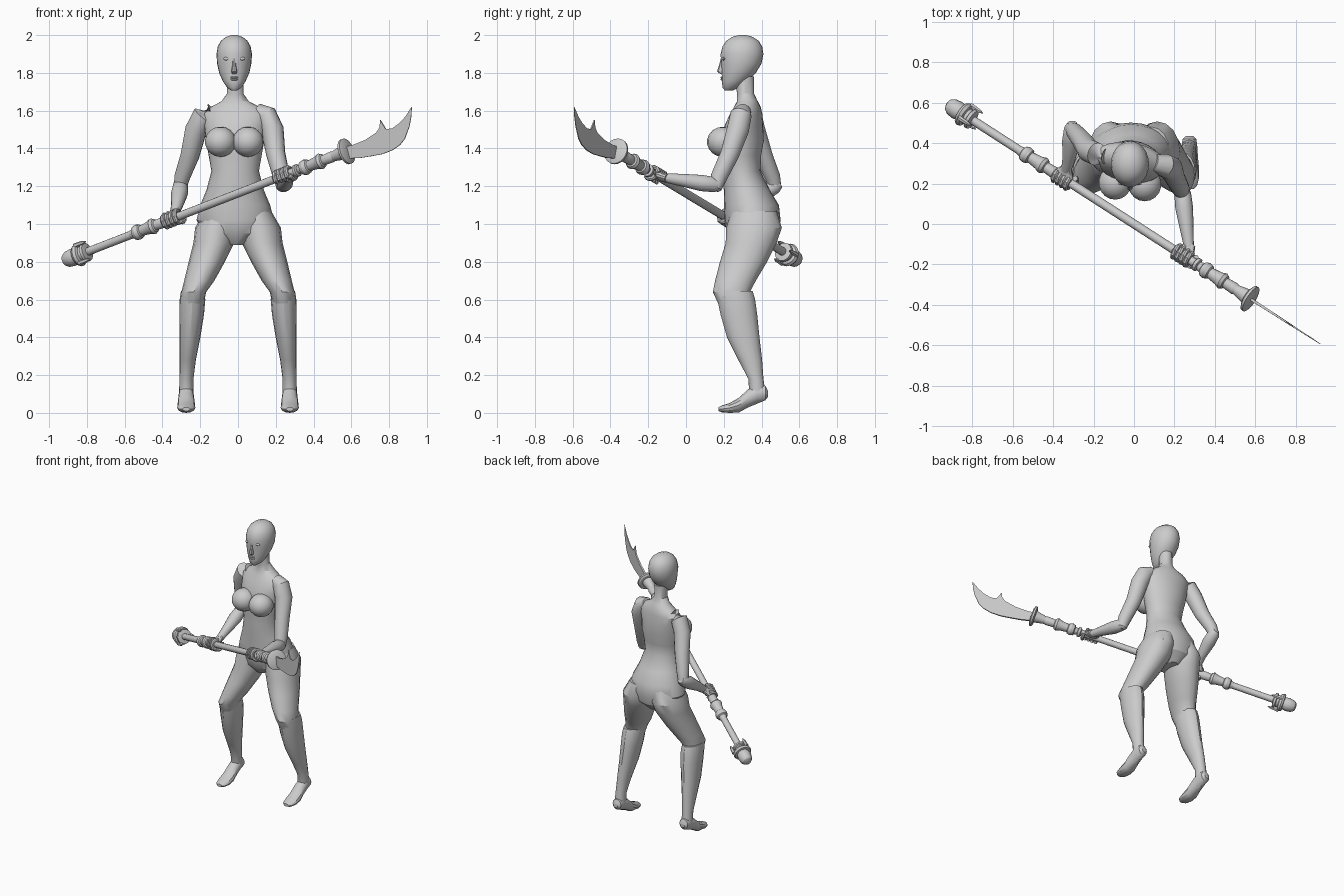
import bpy, bmesh, math
from mathutils import Vector, Matrix

X, Y, Z = Vector((1, 0, 0)), Vector((0, 1, 0)), Vector((0, 0, 1))


def finish(name, bm, angle=32):
    bmesh.ops.recalc_face_normals(bm, faces=bm.faces[:])
    me = bpy.data.meshes.new(name)
    bm.to_mesh(me)
    bm.free()
    me.shade_smooth()
    me.set_sharp_from_angle(angle=math.radians(angle))
    ob = bpy.data.objects.new(name, me)
    bpy.context.collection.objects.link(ob)
    return ob


def loft(name, rings, a=None, b=None, n=14):
    """Skin elliptical rings (x, y, z, ra, rb[, yaw]); axes follow the path unless given."""
    bm = bmesh.new()
    pts = [Vector(r[:3]) for r in rings]
    loops = []
    for i, r in enumerate(rings):
        if a is None:
            t = (pts[min(i + 1, len(pts) - 1)] - pts[max(i - 1, 0)]).normalized()
            ref = X if abs(t.x) < 0.75 else Z
            va = (ref - t * ref.dot(t)).normalized()
            vb = t.cross(va)
        else:
            va, vb = a, b
        rb = r[4] if len(r) > 4 else r[3]
        rot = Matrix.Rotation(math.radians(r[5] if len(r) > 5 else 0), 3, 'Z')
        ring = []
        for k in range(n):
            q = 2 * math.pi * k / n
            ring.append(bm.verts.new(pts[i] + rot @ (va * r[3] * math.cos(q) + vb * rb * math.sin(q))))
        loops.append(ring)
    for p, q in zip(loops, loops[1:]):
        for k in range(n):
            bm.faces.new((p[k], p[(k + 1) % n], q[(k + 1) % n], q[k]))
    bm.faces.new(loops[0])
    bm.faces.new(loops[-1])
    return finish(name, bm)


def ball(name, c, size, n=14):
    bm = bmesh.new()
    m = Matrix.Translation(c) @ Matrix.Diagonal((*size, 1))
    bmesh.ops.create_uvsphere(bm, u_segments=n, v_segments=9, radius=1, matrix=m)
    return finish(name, bm)


# Torso, hips to neck, shoulders turned slightly
CX = -0.015
torso = [  # z, y, half width, half depth, yaw
    (0.89, 0.345, 0.05, 0.08, 0), (0.95, 0.35, 0.16, 0.135, 0), (1.02, 0.353, 0.205, 0.148, 0),
    (1.10, 0.347, 0.185, 0.145, 0), (1.18, 0.322, 0.152, 0.122, 0), (1.28, 0.295, 0.126, 0.1, 0),
    (1.36, 0.297, 0.14, 0.1, -3), (1.44, 0.3, 0.155, 0.112, -6), (1.52, 0.306, 0.165, 0.1, -9),
    (1.58, 0.318, 0.172, 0.083, -10), (1.62, 0.325, 0.13, 0.068, -10), (1.65, 0.325, 0.072, 0.055, -6),
    (1.69, 0.315, 0.044, 0.045, 0), (1.78, 0.31, 0.043, 0.05, 0)]
loft("torso", [(CX, y, z, w, d, yw) for z, y, w, d, yw in torso], X, Y, 24)
for side in (-1, 1):
    ball("bust", (CX - 0.005 + side * 0.073, 0.2 - side * 0.004, 1.435), (0.083, 0.085, 0.08), 18)

# Head: z, front y, back y, half width
HX = -0.02
head = [(1.708, 0.205, 0.25, 0.018), (1.722, 0.194, 0.28, 0.038), (1.755, 0.19, 0.325, 0.06),
        (1.80, 0.189, 0.37, 0.08), (1.85, 0.186, 0.4, 0.091), (1.90, 0.183, 0.41, 0.094),
        (1.94, 0.193, 0.403, 0.087), (1.97, 0.213, 0.385, 0.07), (1.99, 0.243, 0.355, 0.045),
        (2.0, 0.28, 0.318, 0.015)]
loft("head", [(HX, (f + k) / 2, z, w, (k - f) / 2) for z, f, k, w in head], X, Y, 24)

# Face details
loft("nose", [(HX, 0.192, 1.885, 0.008, 0.006), (HX, 0.19, 1.84, 0.01, 0.015),
              (HX, 0.19, 1.808, 0.016, 0.026), (HX, 0.192, 1.795, 0.012, 0.012)], X, Y, 8)
for z in (1.765, 1.776):
    ball("lip", (HX, 0.192, z), (0.022, 0.009, 0.006), 10)
for side in (-1, 1):
    ball("eye", (HX + side * 0.04, 0.2, 1.875), (0.019, 0.009, 0.009), 10)

# Legs: thigh, tall boot and raised-heel foot
thigh = [(0.085, 0.36, 1.07, 0.09, 0.12), (0.115, 0.36, 0.98, 0.112, 0.147),
         (0.128, 0.345, 0.9, 0.108, 0.135), (0.165, 0.305, 0.8, 0.096, 0.125),
         (0.205, 0.262, 0.7, 0.08, 0.108), (0.234, 0.24, 0.64, 0.066, 0.098),
         (0.24, 0.25, 0.58, 0.058, 0.08)]
boot = [(0.24, 0.255, 0.645, 0.062, 0.098), (0.241, 0.266, 0.6, 0.068, 0.1),
        (0.245, 0.28, 0.52, 0.065, 0.097), (0.255, 0.303, 0.4, 0.056, 0.086),
        (0.266, 0.34, 0.28, 0.043, 0.063), (0.273, 0.37, 0.18, 0.037, 0.04),
        (0.274, 0.378, 0.1, 0.038, 0.043)]
foot = [(0.435, 0.1, 0.018, 0.014), (0.42, 0.105, 0.034, 0.038), (0.38, 0.105, 0.039, 0.055),
        (0.33, 0.078, 0.042, 0.048), (0.28, 0.041, 0.047, 0.039), (0.23, 0.026, 0.048, 0.026),
        (0.19, 0.021, 0.038, 0.018), (0.172, 0.02, 0.02, 0.01)]
for side in (-1, 1):
    for nm, rows in (("thigh", thigh), ("boot", boot)):
        loft(nm, [(side * x, y, z, w, d) for x, y, z, w, d in rows], X, Y, 16)
    loft("foot", [(side * 0.274, y, z, w, h) for y, z, w, h in foot], X, Z, 12)

# Arms: left reaches forward, right is drawn back
loft("left_upper_arm", [(0.1, 0.305, 1.6, 0.04), (0.15, 0.29, 1.575, 0.058), (0.182, 0.275, 1.5, 0.06),
                        (0.2, 0.232, 1.37, 0.051), (0.23, 0.175, 1.25, 0.045),
                        (0.24, 0.155, 1.19, 0.035), (0.242, 0.152, 1.175, 0.02)])
loft("left_forearm", [(0.24, 0.185, 1.203, 0.022), (0.24, 0.155, 1.208, 0.041), (0.248, 0.08, 1.217, 0.044),
                      (0.26, -0.02, 1.232, 0.034), (0.272, -0.12, 1.246, 0.024)])
loft("right_upper_arm", [(-0.14, 0.335, 1.6, 0.04), (-0.185, 0.345, 1.575, 0.057), (-0.222, 0.362, 1.5, 0.058),
                         (-0.255, 0.41, 1.36, 0.05), (-0.295, 0.458, 1.25, 0.042),
                         (-0.307, 0.472, 1.19, 0.034), (-0.308, 0.473, 1.175, 0.02)])
loft("right_forearm", [(-0.305, 0.5, 1.215, 0.022), (-0.305, 0.475, 1.203, 0.04), (-0.31, 0.41, 1.162, 0.045),
                       (-0.322, 0.32, 1.102, 0.032), (-0.335, 0.265, 1.06, 0.025)])

# Polearm frame: s runs along the shaft from the pommel
START, GUARD = Vector((-0.87, 0.56, 0.825)), Vector((0.575, -0.37, 1.385))
D = (GUARD - START).normalized()
V = (Z - D * Z.dot(D)).normalized()
W = D.cross(V)
LEN = (GUARD - START).length


def lathe(name, prof, n=16):
    return loft(name, [(*(START + D * s), r, r) for s, r in prof], V, W, n)


lathe("shaft", [(0.0, 0.022), (LEN, 0.022)], 12)
lathe("pommel", [(-0.066, 0.012), (-0.058, 0.03), (-0.04, 0.042), (-0.005, 0.047), (0.02, 0.042),
                 (0.022, 0.056), (0.035, 0.063), (0.05, 0.056), (0.055, 0.042), (0.07, 0.042),
                 (0.075, 0.052), (0.09, 0.05), (0.095, 0.026)])
lower = [(0.38, 0.022), (0.40, 0.027), (0.405, 0.036), (0.425, 0.042), (0.445, 0.036), (0.45, 0.028),
         (0.50, 0.034), (0.525, 0.043), (0.54, 0.036), (0.545, 0.027), (0.6, 0.03), (0.62, 0.022)]
lathe("lower_collar", lower)
lathe("upper_collar", [(s + 1.11, r) for s, r in lower])
lathe("grip_ring", [(1.465, 0.024), (1.47, 0.034), (1.485, 0.034), (1.49, 0.024)])
lathe("guard_socket", [(1.7, 0.022), (1.73, 0.028), (1.77, 0.036), (LEN, 0.045)])
lathe("guard_disc", [(LEN - 0.016, 0.058), (LEN - 0.008, 0.07), (LEN + 0.004, 0.07), (LEN + 0.012, 0.05)], 20)
for k in range(3):
    q = 2 * math.pi * k / 3 + 0.5
    p = START + D * 0.04 + (V * math.cos(q) + W * math.sin(q)) * 0.056
    loft("pommel_claw", [(*p, 0.014), (*(p + D * 0.05), 0.011), (*(p + D * 0.075), 0.003)], n=6)

# Curved blade with a back spike: outline in (along, up), ridged down the middle
outline = [(0, -0.04), (0.07, -0.06), (0.141, -0.073), (0.21, -0.084), (0.276, -0.084), (0.33, -0.072),
           (0.37, -0.05), (0.417, 0.003), (0.445, 0.05), (0.463, 0.097), (0.41, 0.06), (0.362, 0.038),
           (0.312, 0.026), (0.272, 0.034), (0.254, 0.09), (0.238, 0.055), (0.211, 0.036), (0.131, 0.02),
           (0.046, 0.019), (0, 0.025)]
bm = bmesh.new()
sides = [[bm.verts.new(GUARD + D * u + V * v + W * h * (1 - 0.8 * max(u, 0) / 0.463)) for u, v in outline]
         for h in (-0.007, 0.007)]
bm.faces.new(sides[0])
bm.faces.new(sides[1])
for k in range(len(outline)):
    j = (k + 1) % len(outline)
    bm.faces.new((sides[0][k], sides[0][j], sides[1][j], sides[1][k]))
finish("blade", bm)

# Hands: palm, four curled fingers and a thumb around the shaft
for nm, wrist, turn in (("left", Vector((0.272, -0.115, 1.246)), 1), ("right", Vector((-0.335, 0.268, 1.062)), 1)):
    s0 = (wrist - START).dot(D)
    c = START + D * s0
    e1 = (wrist - c).normalized()
    e2 = D.cross(e1) * turn
    if e2.z < 0:
        e2 = -e2
    loft(nm + "_palm", [(*(wrist + e1 * 0.02), 0.024, 0.022), (*(wrist - e1 * 0.002), 0.036, 0.022),
                        (*(c + e1 * 0.03), 0.05, 0.024), (*(c + e1 * 0.02 + e2 * 0.012), 0.05, 0.022)], D, e2, 12)
    for i in range(5):
        off = (i - 1.5) * 0.025 if i < 4 else 0.055
        sgn, end = (1, 260) if i < 4 else (-1, 150)
        path = []
        for k in range(7):
            q = math.radians(20 + (end - 20) * k / 6)
            p = c + D * off + (e1 * math.cos(q) + e2 * sgn * math.sin(q)) * 0.034
            path.append((*p, 0.0135 if k < 6 else 0.008))
        loft(nm + ("_finger" if i < 4 else "_thumb"), path, n=8)
